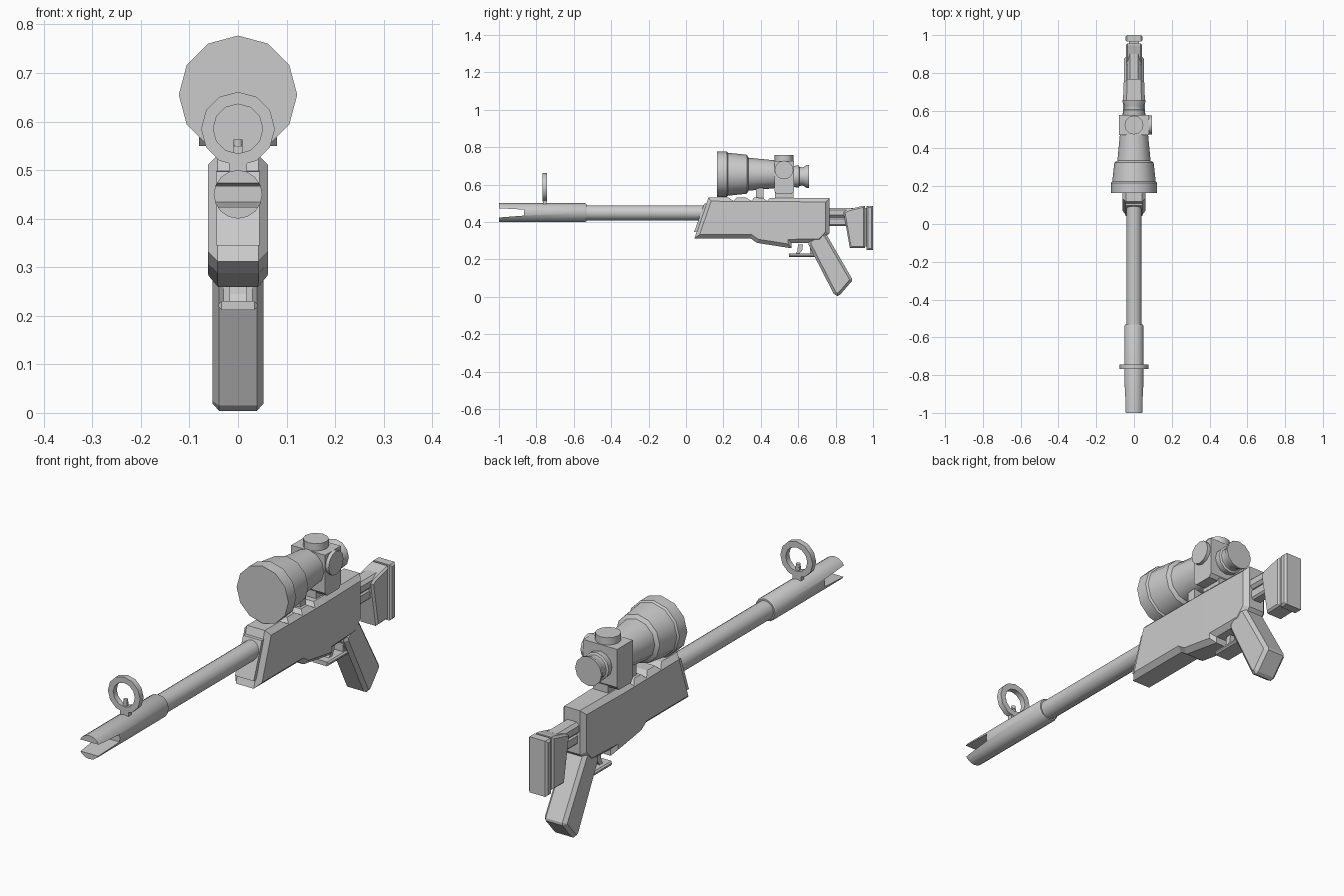
import bpy, bmesh, math
from mathutils import Matrix

if "Cube" in bpy.data.objects:
    bpy.data.objects.remove(bpy.data.objects["Cube"])

steel = bpy.data.materials.new("grey_metal")
steel.diffuse_color = (0.6, 0.6, 0.6, 1)
steel.use_nodes = True
steel.node_tree.nodes["Principled BSDF"].inputs["Base Color"].default_value = steel.diffuse_color


def finish(name, bm, smooth=True):
    bmesh.ops.recalc_face_normals(bm, faces=bm.faces[:])
    me = bpy.data.meshes.new(name)
    bm.to_mesh(me)
    bm.free()
    me.materials.append(steel)
    ob = bpy.data.objects.new(name, me)
    bpy.context.collection.objects.link(ob)
    if smooth:
        shade(ob)
    return ob


def select(ob):
    bpy.ops.object.select_all(action='DESELECT')
    ob.select_set(True)
    bpy.context.view_layer.objects.active = ob


def shade(ob):
    select(ob)
    bpy.ops.object.shade_smooth_by_angle(angle=math.radians(32))


def plate(name, pts, w, bevel=0.0, taper=None):
    """Side profile of (y, z) points, extruded to x = -w..w with chamfered rims."""
    bm = bmesh.new()
    sides = [[bm.verts.new((s * w, y, z)) for y, z in pts] for s in (-1, 1)]
    caps = [bm.faces.new(s) for s in sides]
    n = len(pts)
    for i in range(n):
        j = (i + 1) % n
        bm.faces.new((sides[0][i], sides[0][j], sides[1][j], sides[1][i]))
    if bevel:
        bmesh.ops.recalc_face_normals(bm, faces=bm.faces[:])
        rim = list({e for f in caps for e in f.edges})
        bmesh.ops.bevel(bm, geom=rim, offset=bevel, segments=1, affect='EDGES')
    if taper:
        y0, y1, k = taper
        bmesh.ops.bisect_plane(bm, geom=bm.verts[:] + bm.edges[:] + bm.faces[:],
                               plane_co=(0, y0, 0), plane_no=(0, 1, 0))
        for v in bm.verts:
            t = max(0, (v.co.y - y0) / (y1 - y0))
            v.co.x *= 1 + (k - 1) * t
    return finish(name, bm, False)


def box(name, w, y0, y1, z0, z1, bevel=0.0):
    return plate(name, [(y0, z0), (y1, z0), (y1, z1), (y0, z1)], w, bevel)


def lathe(name, prof, zc, n, closed=False):
    """Turn (y, radius) points round the y axis at height zc."""
    bm = bmesh.new()
    rings = []
    for y, r in prof:
        rings.append([bm.verts.new((r * math.sin(2 * math.pi * k / n), y,
                                    zc + r * math.cos(2 * math.pi * k / n)))
                      for k in range(n)])
    pairs = list(zip(rings, rings[1:]))
    if closed:
        pairs.append((rings[-1], rings[0]))
    else:
        bm.faces.new(rings[0])
        bm.faces.new(rings[-1])
    for a, b in pairs:
        for k in range(n):
            m = (k + 1) % n
            bm.faces.new((a[k], a[m], b[m], b[k]))
    return finish(name, bm)


def knob(name, r, depth, loc, axis):
    bm = bmesh.new()
    rot = Matrix.Rotation(math.pi / 2, 4, 'Y') if axis == 'X' else Matrix()
    bmesh.ops.create_cone(bm, cap_ends=True, segments=12, radius1=r, radius2=r,
                          depth=depth, matrix=Matrix.Translation(loc) @ rot)
    return finish(name, bm)


def cut(ob, cutter):
    select(ob)
    m = ob.modifiers.new("cut", 'BOOLEAN')
    m.operation, m.solver, m.object = 'DIFFERENCE', 'EXACT', cutter
    bpy.ops.object.modifier_apply(modifier=m.name)
    bpy.data.objects.remove(cutter)


# Barrel and slotted muzzle sleeve
lathe("barrel", [(-0.56, 0.04), (0.13, 0.04)], 0.449, 16)
sleeve = lathe("muzzle_sleeve", [(-1, 0.05), (-0.54, 0.05), (-0.532, 0.046)], 0.45, 16)
cut(sleeve, plate("slot_cutter", [(-1.02, 0.422), (-0.865, 0.434),
                                  (-0.865, 0.466), (-1.02, 0.474)], 0.1))
shade(sleeve)

# Ring front sight
lathe("sight_ring", [(-0.767, 0.076), (-0.743, 0.076), (-0.743, 0.051), (-0.767, 0.051)],
      0.585, 12, closed=True)
box("sight_post", 0.019, -0.765, -0.745, 0.485, 0.525)
box("sight_pin", 0.009, -0.76, -0.75, 0.525, 0.552)
knob("sight_bead", 0.009, 0.014, (0, -0.755, 0.556), 'Z')

# Receiver body, narrowing to the rear, with toothed top
body = plate("receiver", [(0.12, 0.531), (0.767, 0.527), (0.767, 0.34), (0.72, 0.29),
                          (0.565, 0.287), (0.565, 0.259), (0.38, 0.288),
                          (0.345, 0.312), (0.045, 0.312)], 0.062, 0.02,
             taper=(0.5, 0.767, 0.88))
for y in (0.225, 0.32, 0.405):
    cut(body, plate("tooth_cutter", [(y, 0.56), (y, 0.531), (y + 0.03, 0.512),
                                     (y + 0.045, 0.531), (y + 0.045, 0.56)], 0.1))
plate("front_panel", [(0.125, 0.5), (0.097, 0.497), (0.043, 0.345), (0.07, 0.345)], 0.044)

# Grip, trigger and guard
plate("grip", [(0.655, 0.3), (0.655, 0.278), (0.79, 0.015), (0.81, 0.004), (0.825, 0.012),
               (0.888, 0.085), (0.888, 0.096), (0.75, 0.335), (0.72, 0.345)], 0.053, 0.014)
plate("trigger", [(0.6, 0.28), (0.595, 0.245), (0.585, 0.228), (0.605, 0.228),
                  (0.622, 0.25), (0.625, 0.28)], 0.018)
box("trigger_guard", 0.04, 0.55, 0.69, 0.212, 0.23, 0.006)
box("guard_strut", 0.03, 0.663, 0.68, 0.22, 0.29)

# Shoulder stock
box("stock_bar_upper", 0.034, 0.75, 0.9, 0.425, 0.475, 0.012)
box("stock_bar_lower", 0.026, 0.75, 0.9, 0.378, 0.425, 0.008)
plate("stock_block", [(0.842, 0.452), (0.865, 0.466), (0.945, 0.486), (0.956, 0.486),
                      (0.956, 0.262), (0.876, 0.26)], 0.043, 0.008)
box("butt_spacer", 0.026, 0.95, 0.972, 0.27, 0.475)
box("butt_pad", 0.045, 0.965, 1.0, 0.249, 0.486, 0.008)

# Scope tube, turret block, knobs and eyepiece
SZ = 0.655
lathe("scope_tube", [(0.165, 0.122), (0.218, 0.122), (0.225, 0.115), (0.325, 0.104),
                     (0.335, 0.088), (0.49, 0.073)], SZ, 12)
plate("scope_turret", [(0.472, 0.565), (0.472, 0.727), (0.577, 0.727), (0.577, 0.565),
                       (0.565, 0.55), (0.485, 0.55)], 0.08)
knob("top_knob", 0.05, 0.04, (0, 0.524, 0.738), 'Z')
knob("side_knob", 0.05, 0.03, (0.08, 0.524, 0.678), 'X')
lathe("eyepiece", [(0.57, 0.055), (0.595, 0.059), (0.603, 0.059), (0.607, 0.05),
                   (0.625, 0.049), (0.648, 0.062), (0.657, 0.062)], 0.643, 12)
box("rear_mount", 0.035, 0.475, 0.575, 0.515, 0.56)
box("front_mount", 0.03, 0.375, 0.415, 0.515, 0.59)
